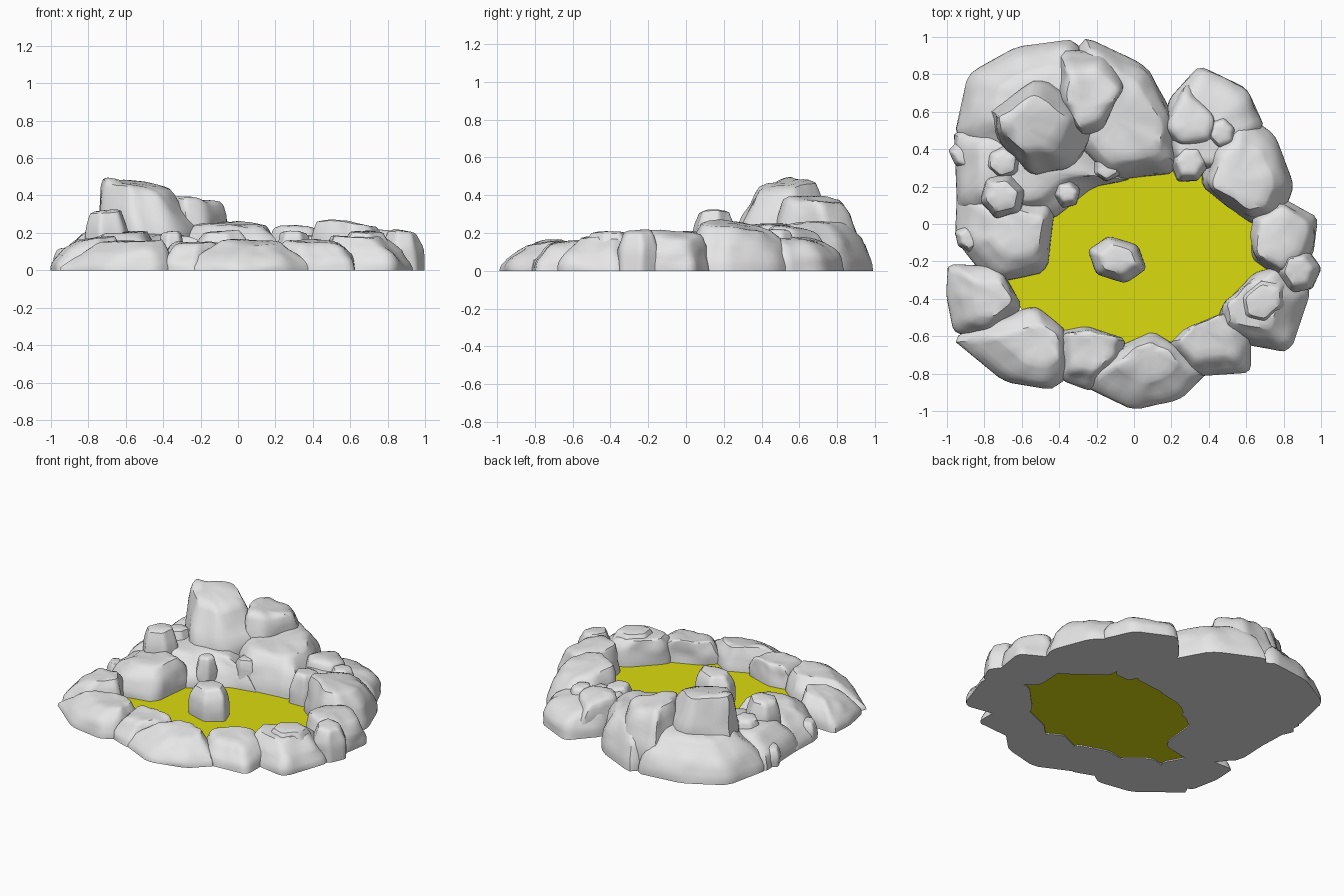
import bpy
import bmesh
import math
from mathutils import Vector, noise

default_cube = bpy.data.objects.get("Cube")
if default_cube:
    bpy.data.objects.remove(default_cube, do_unlink=True)

POND_CENTRE = Vector((0.05, -0.15))
SEGMENTS = 44
SIDE_STEPS = 7


def make_material(name, colour):
    material = bpy.data.materials.new(name)
    material.use_nodes = True
    material.diffuse_color = colour
    material.node_tree.nodes["Principled BSDF"].inputs["Base Color"].default_value = colour
    return material


stone_grey = make_material("stone_grey", (0.79, 0.79, 0.79, 1))
water_yellow = make_material("water_yellow", (0.71, 0.71, 0.005, 1))


def add_object(name, bm, material):
    bmesh.ops.recalc_face_normals(bm, faces=bm.faces)
    mesh = bpy.data.meshes.new(name)
    bm.to_mesh(mesh)
    bm.free()
    mesh.materials.append(material)
    obj = bpy.data.objects.new(name, mesh)
    bpy.context.collection.objects.link(obj)
    return obj


def soften(points, cut=0.1):
    """Clip the corners of an outline, then space points evenly along it."""
    clipped = []
    for i, point in enumerate(points):
        clipped.append(point.lerp(points[i - 1], cut))
        clipped.append(point.lerp(points[(i + 1) % len(points)], cut))
    lengths = [(clipped[(i + 1) % len(clipped)] - p).length for i, p in enumerate(clipped)]
    step = sum(lengths) / SEGMENTS
    result, index, passed = [], 0, 0.0
    for k in range(SEGMENTS):
        while index < len(clipped) - 1 and k * step > passed + lengths[index]:
            passed += lengths[index]
            index += 1
        end = clipped[(index + 1) % len(clipped)]
        result.append(clipped[index].lerp(end, (k * step - passed) / lengths[index]))
    return result


def rock(name, outline, height, taper=0.3, lean=0.12, pivot=None, power=1.9,
         slope=None, base=0.0, rough=0.024):
    """Loft a weathered boulder up from its footprint, steeper on the pond side."""
    corners = [Vector(p) for p in outline]
    middle = sum(corners, Vector((0, 0))) / len(corners)
    towards_pond = (POND_CENTRE - middle).normalized()
    pivot = Vector(pivot) if pivot else middle + towards_pond * lean
    slope = Vector(slope) if slope else towards_pond * 0.4
    footprint = [middle + (p - middle) * 1.03 for p in soften(corners)]

    # Side levels followed by the rounded crown
    levels = []
    for i in range(SIDE_STEPS + 1):
        t = i / SIDE_STEPS
        ledge = 0.018 * math.sin(t * 11 + middle.x * 9) * t
        levels.append((0.9 * t, 1 - taper * t ** power + ledge))
    top = 1 - taper
    levels += [(0.96, top * 0.9), (0.99, top * 0.67), (1.0, top * 0.33)]

    bm = bmesh.new()
    rings = []
    for t, scale in levels:
        ring = []
        for p in footprint:
            flat = pivot + (p - pivot) * scale
            rise = t * height * (1 + slope.dot(flat - pivot))
            co = Vector((flat.x, flat.y, rise))
            bump = noise.noise_vector(co * 5) + noise.noise_vector(co * 13) * 0.35
            co += bump * rough * min(1, t * 2)
            co.z += base
            ring.append(bm.verts.new(co))
        rings.append(ring)
    for low, high in zip(rings, rings[1:]):
        for i in range(SEGMENTS):
            j = (i + 1) % SEGMENTS
            bm.faces.new((low[i], low[j], high[j], high[i]))
    bm.faces.new(rings[0])
    bm.faces.new(rings[-1])
    obj = add_object(name, bm, stone_grey)
    bpy.ops.object.select_all(action="DESELECT")
    obj.select_set(True)
    bpy.context.view_layer.objects.active = obj
    bpy.ops.object.shade_smooth_by_angle(angle=math.radians(40))


def stone(name, x, y, wide, deep, height, turn=0, base=0.0):
    """Small loose stone with a blunt, six-cornered footprint."""
    outline = []
    c, s = math.cos(turn), math.sin(turn)
    for i in range(6):
        a = math.tau * i / 6
        u, v = math.cos(a) * wide, math.sin(a) * deep
        outline.append((x + u * c - v * s, y + u * s + v * c))
    rock(name, outline, height, taper=0.28, lean=0, power=3, base=base, rough=0.012)


# Pond surface
water = bmesh.new()
bmesh.ops.create_circle(water, cap_ends=True, segments=32, radius=1)
for vert in water.verts:
    vert.co = (0.02 + vert.co.x * 0.73, -0.17 + vert.co.y * 0.55, 0.008)
add_object("pond_water", water, water_yellow)

# Front rim
rock("front_right_rock", [(-.97, -.61), (-.53, -.44), (-.37, -.57), (-.36, -.82),
                          (-.45, -.88), (-.69, -.84)], 0.16, taper=0.42)
rock("front_inner_rock", [(-.42, -.58), (-.25, -.55), (-.05, -.62), (-.09, -.76),
                          (-.23, -.89), (-.39, -.83)], 0.155)
rock("front_rock", [(.1, -.58), (.28, -.69), (.38, -.8), (.25, -.93), (0, -.99),
                    (-.27, -.86), (-.06, -.65)], 0.16, taper=0.4)
rock("front_left_rock", [(.52, -.46), (.28, -.56), (.18, -.66), (.33, -.81),
                         (.62, -.79), (.62, -.58)], 0.17, taper=0.35)
rock("left_front_rock", [(.65, -.26), (.81, -.23), (.94, -.36), (.83, -.68),
                         (.49, -.62), (.46, -.46)], 0.185, taper=0.35)

# Left rim
rock("left_rock", [(.64, .04), (.8, .13), (.98, .03), (.95, -.17), (.8, -.3),
                   (.63, -.18)], 0.2, taper=0.2, lean=0.05)
rock("left_back_rock", [(.36, .21), (.42, .45), (.59, .59), (.75, .47), (.85, .21),
                        (.79, .04), (.64, 0)], 0.25)
rock("back_left_outer_rock", [(.18, .65), (.35, .84), (.6, .72), (.69, .52),
                              (.5, .3), (.2, .3)], 0.19, taper=0.26, power=3)
rock("back_left_rock", [(.14, .52), (.29, .77), (.45, .59), (.43, .44), (.24, .4)],
     0.23, taper=0.22, lean=0.02, power=3)

# Right rim
rock("right_front_rock", [(-.99, -.22), (-.72, -.23), (-.6, -.45), (-.78, -.59),
                          (-.96, -.58), (-1, -.38)], 0.18, taper=0.43,
     pivot=(-.71, -.38))
rock("right_rock", [(-.94, .16), (-.7, .18), (-.43, .12), (-.47, -.25), (-.77, -.31),
                    (-.95, -.08)], 0.2, taper=0.38, pivot=(-.58, -.05))
rock("right_terrace", [(-.95, .52), (-.3, .5), (-.02, .24), (-.22, .2), (-.44, .03),
                       (-.93, .04)], 0.2, taper=0.35, pivot=(-.62, .32),
     slope=(-.1, .1))

# Raised back with two tall boulders
rock("back_right_rock", [(-.95, .48), (-.88, .8), (-.63, .94), (-.3, .98), (-.2, .45),
                         (-.75, .34)], 0.26, taper=0.35, pivot=(-.48, .62))
rock("back_rock", [(-.28, 1), (.06, .84), (.22, .55), (.22, .28), (-.15, .24),
                   (-.35, .42)], 0.25, taper=0.27, pivot=(-.05, .57),
     slope=(.1, .05))
rock("tall_boulder", [(-.77, .61), (-.5, .78), (-.18, .57), (-.32, .3), (-.55, .26),
                      (-.74, .46)], 0.48, taper=0.33, pivot=(-.62, .54),
     power=2.8, slope=(-.3, .25))
rock("second_boulder", [(-.38, .93), (-.17, .92), (-.01, .76), (-.16, .5),
                        (-.29, .46), (-.44, .69)], 0.39, pivot=(-.25, .62),
     power=2.4, slope=(-.3, 0))

# Loose stones on the rim and terrace
stone("terrace_tall_stone", -.7, .15, .13, .13, 0.32, 1.3)
stone("terrace_back_stone", -.7, .33, .11, .11, 0.25, 0.4)
stone("terrace_edge_stone", -.91, .36, .06, .09, 0.12, 0.8)
stone("shore_right_stone", -.36, .16, .075, .075, 0.21, 0.2)
stone("shore_middle_stone", -.14, .31, .1, .085, 0.2, 0.5)
stone("shore_left_stone", .3, .33, .12, .1, 0.21, 1.0)
stone("right_edge_stone", -.89, -.08, .06, .08, 0.12, 0.6)
stone("left_edge_stone", .88, -.25, .12, .12, 0.21, 0.1)
stone("left_front_top_stone", .69, -.41, .16, .13, 0.21, 0.7)
stone("back_corner_stone", .47, .49, .09, .1, 0.22, 0.3)

# Stone standing in the water
stone("pond_stone", -.09, -.19, .16, .12, 0.2, -0.3, base=0.01)
